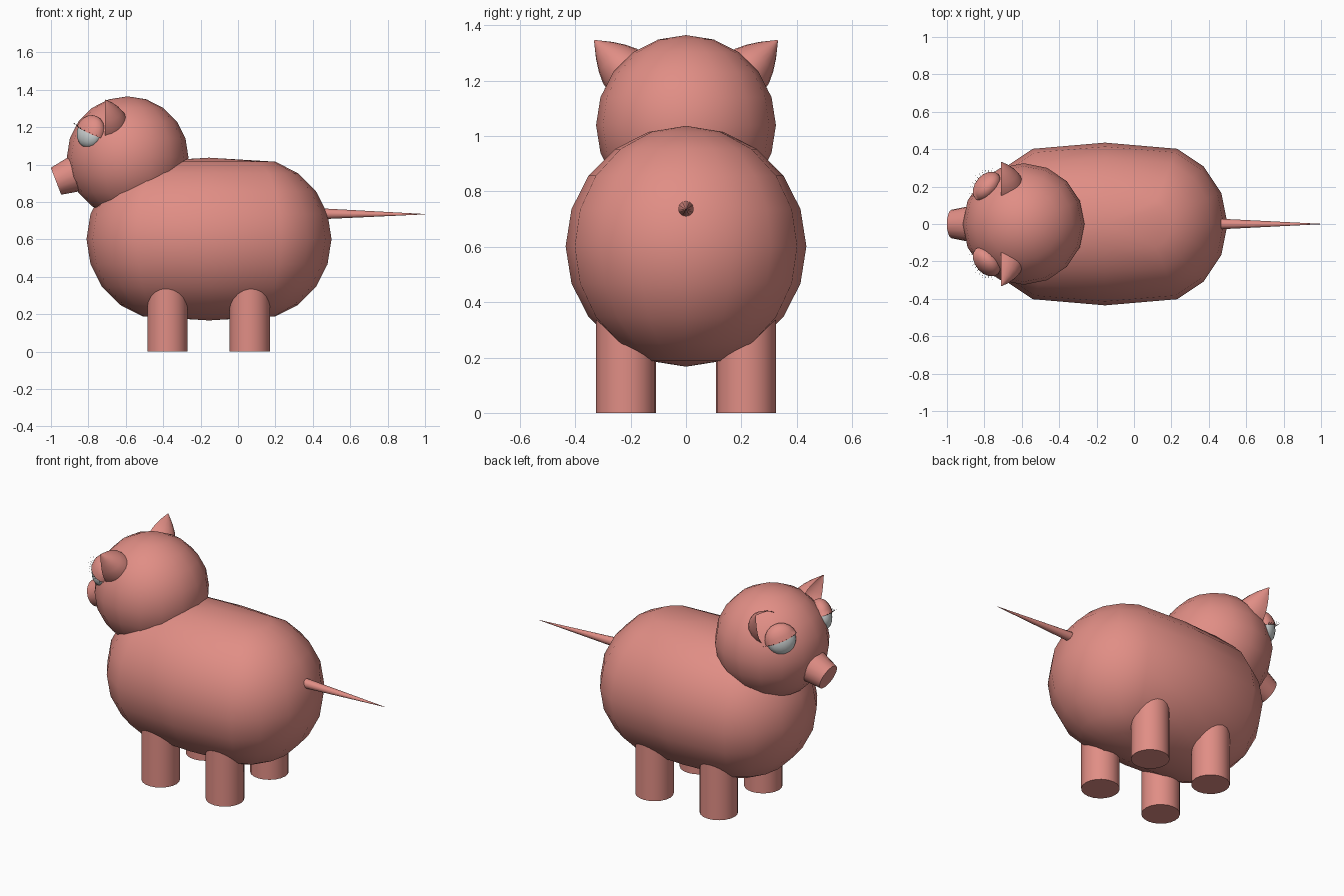
import bpy, bmesh, math
from mathutils import Matrix, Vector

if "Cube" in bpy.data.objects:
    bpy.data.objects.remove(bpy.data.objects["Cube"])


def material(name, rgb):
    m = bpy.data.materials.new(name)
    m.diffuse_color = (*rgb, 1)
    m.use_nodes = True
    m.node_tree.nodes["Principled BSDF"].inputs["Base Color"].default_value = m.diffuse_color
    return m


PINK = material("pink skin", (0.75, 0.27, 0.235))
WHITE = material("eye white", (0.66, 0.70, 0.70))
BLACK = material("lash black", (0.02, 0.02, 0.02))


def make(name, bm, mat, angle=60):
    """Turn a bmesh into a smooth shaded object."""
    me = bpy.data.meshes.new(name)
    bm.to_mesh(me)
    bm.free()
    me.materials.append(mat)
    ob = bpy.data.objects.new(name, me)
    bpy.context.collection.objects.link(ob)
    bpy.ops.object.select_all(action='DESELECT')
    ob.select_set(True)
    bpy.context.view_layer.objects.active = ob
    bpy.ops.object.shade_smooth_by_angle(angle=math.radians(angle))
    return ob


def make_pair(name, bm, mat, angle=60):
    """Make the part and its mirror image across y = 0."""
    other = bm.copy()
    for v in other.verts:
        v.co.y *= -1
    bmesh.ops.reverse_faces(other, faces=other.faces)
    make("left_" + name, bm, mat, angle)
    make("right_" + name, other, mat, angle)


def sphere(matrix, u=16, v=10, r=1.0):
    bm = bmesh.new()
    bmesh.ops.create_uvsphere(bm, u_segments=u, v_segments=v, radius=r, matrix=matrix)
    return bm


def add_cone(bm, start, end, r1, r2, segments):
    start, end = Vector(start), Vector(end)
    axis = end - start
    rot = axis.to_track_quat('Z', 'Y').to_matrix().to_4x4()
    bmesh.ops.create_cone(bm, cap_ends=True, segments=segments, radius1=r1, radius2=r2,
                          depth=axis.length,
                          matrix=Matrix.Translation((start + end) / 2) @ rot)
    return bm


def frame(origin, x, y, z):
    m = Matrix((x, y, z)).transposed().to_4x4()
    m.translation = origin
    return m


# Body: a sphere pulled apart along x, with its middle ring left in place
bm = sphere(Matrix.Identity(4), r=0.435)
for v in bm.verts:
    if abs(v.co.x) > 1e-4:
        v.co.x += math.copysign(0.22, v.co.x)
    v.co += Vector((-0.155, 0, 0.602))
make("body", bm, PINK)

# Head
make("head", sphere(Matrix.Translation((-0.59, 0, 1.04)), r=0.325), PINK)

# Snout, flaring toward the head
d = Vector((math.cos(math.radians(21)), 0, math.sin(math.radians(21))))
tip = Vector((-0.973, 0, 0.911))
make("snout", add_cone(bmesh.new(), tip + d * 0.15, tip, 0.105, 0.077, 16), PINK, 50)

# Tail
make("tail", add_cone(bmesh.new(), (0.465, 0, 0.737), (1.0, 0, 0.735), 0.028, 0.001, 12), PINK)

# Legs
for name, x in (("front_leg", -0.377), ("hind_leg", 0.063)):
    make_pair(name, add_cone(bmesh.new(), (x, 0.217, 0.45), (x, 0.217, 0), 0.108, 0.108, 20), PINK)

# Ears: half a pointed dome, open toward the face
axis = Vector((0, 1, 1)).normalized()
side = Vector((0, 1, -1)).normalized()
base = Vector((-0.71, 0.225, 1.24))
profile = [(0.15, 0.002), (0.125, 0.022), (0.10, 0.042), (0.06, 0.068), (0.02, 0.087), (-0.03, 0.097), (-0.08, 0.1)]
bm = bmesh.new()
rows = []
for h, r in profile:
    row = []
    for i in range(11):
        a = math.pi * i / 10
        row.append(bm.verts.new(base + axis * h + side * r * math.cos(a)
                                + Vector((1.25 * r * math.sin(a), 0, 0))))
    rows.append(row)
for p, q in zip(rows, rows[1:]):
    for i in range(10):
        bm.faces.new((p[i], p[i + 1], q[i + 1], q[i]))
bmesh.ops.recalc_face_normals(bm, faces=bm.faces)
if sum(f.normal.x for f in bm.faces) < 0:
    bmesh.ops.reverse_faces(bm, faces=bm.faces)
make_pair("ear", bm, PINK)

# Eye frame: flattened outward, with the lid line rising toward the nose
out = Vector((-0.69, 0.69, 0.2)).normalized()
nose = Vector((-1, -1, 0)).normalized()
up = nose.cross(out)
if up.z < 0:
    up = -up
t = math.radians(20)
nose, up = nose * math.cos(t) + up * math.sin(t), up * math.cos(t) - nose * math.sin(t)
if nose.cross(out).dot(up) < 0:
    nose = -nose
eye = frame(Vector((-0.79, 0.20, 1.173)), nose, out, up)

# Eyeballs
make_pair("eyeball", sphere(eye @ Matrix.Diagonal((0.086, 0.056, 0.086, 1))), WHITE)

# Eyelids: the upper half of a slightly larger shell
bm = sphere(Matrix.Diagonal((0.093, 0.062, 0.093, 1)))
bmesh.ops.bisect_plane(bm, geom=bm.verts[:] + bm.edges[:] + bm.faces[:],
                       plane_co=(0, 0, 0), plane_no=(0, 0, 1), clear_inner=True)
bmesh.ops.holes_fill(bm, edges=[e for e in bm.edges if e.is_boundary])
bm.transform(eye)
make_pair("eyelid", bm, PINK)

# Eyelashes: hair-thin spikes along the lid edge
bm = bmesh.new()
for i in range(13):
    a = math.radians(20 + 140 * i / 12)
    p = Vector((0.092 * math.cos(a), 0.061 * math.sin(a), 0.002))
    q = p + Vector((math.cos(a), math.sin(a), 0.3)) * 0.027
    add_cone(bm, eye @ p, eye @ q, 0.0008, 0.0002, 3)
make_pair("eyelashes", bm, BLACK)
